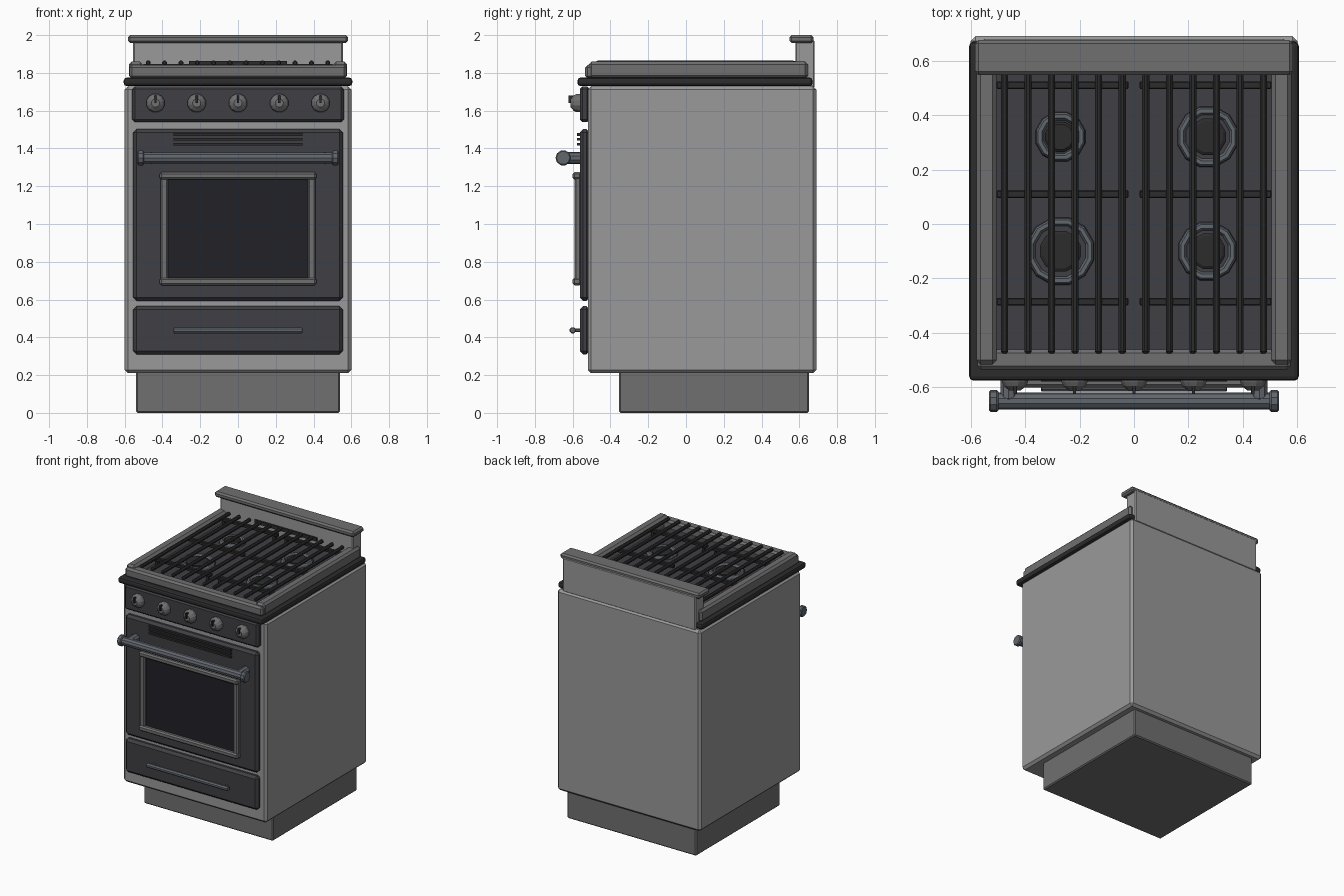
import bpy, bmesh, math
from mathutils import Matrix

if "Cube" in bpy.data.objects:
    bpy.data.objects.remove(bpy.data.objects["Cube"])


def mat(name, c):
    m = bpy.data.materials.new(name)
    m.diffuse_color = (*c, 1)
    m.use_nodes = True
    m.node_tree.nodes["Principled BSDF"].inputs["Base Color"].default_value = m.diffuse_color
    return m


GREY = mat("enamel_grey", (0.32, 0.32, 0.325))
RAIL = mat("rail_grey", (0.16, 0.16, 0.165))
DARK = mat("dark_panel", (0.05, 0.05, 0.058))
BLACK = mat("black_iron", (0.025, 0.025, 0.027))
GLASS = mat("oven_glass", (0.015, 0.015, 0.02))
STEEL = mat("handle_steel", (0.12, 0.135, 0.155))


def finish(name, bm, m, smooth=False):
    me = bpy.data.meshes.new(name)
    bmesh.ops.recalc_face_normals(bm, faces=bm.faces)
    for f in bm.faces:
        f.smooth = smooth and len(f.verts) == 4
    bm.to_mesh(me)
    bm.free()
    me.materials.append(m)
    ob = bpy.data.objects.new(name, me)
    bpy.context.collection.objects.link(ob)
    return ob


def box(name, x, y, z, m, bevel=0.0, seg=1):
    """Box from (min, max) ranges with an optional bevel."""
    bm = bmesh.new()
    bmesh.ops.create_cube(bm, size=1)
    for v in bm.verts:
        v.co = [r[0] + (c + 0.5) * (r[1] - r[0]) for c, r in zip(v.co, (x, y, z))]
    if bevel:
        bmesh.ops.bevel(bm, geom=bm.edges[:], offset=bevel, segments=seg,
                        profile=0.5, affect='EDGES')
    return finish(name, bm, m)


ROT = {'X': Matrix.Rotation(math.pi / 2, 4, 'Y'),
       'Y': Matrix.Rotation(math.pi / 2, 4, 'X'),   # local +z becomes -y
       'Z': Matrix.Identity(4)}


def lathe(name, loc, profile, m, axis='Z', sides=12):
    """Closed turned shape from (radius, height) points along an axis."""
    bm = bmesh.new()
    rings = [[bm.verts.new((r * math.cos(2 * math.pi * (i + .5) / sides),
                            r * math.sin(2 * math.pi * (i + .5) / sides), h))
              for i in range(sides)] for r, h in profile]
    for a, b in zip(rings, rings[1:]):
        for i in range(sides):
            j = (i + 1) % sides
            bm.faces.new((a[i], a[j], b[j], b[i]))
    bm.faces.new(rings[0])
    bm.faces.new(rings[-1])
    bm.transform(Matrix.Translation(loc) @ ROT[axis])
    return finish(name, bm, m)


def rod(name, loc, r, length, m, axis, sides=8, c=0.004):
    h = length / 2
    return lathe(name, loc, [(r - c, -h), (r, -h + c), (r, h - c), (r - c, h)], m, axis, sides)


# Cabinet and plinth
box("plinth", (-.54, .54), (-.355, .65), (0, .22), RAIL, .008)
box("cabinet_body", (-.6, .6), (-.52, .69), (.21, 1.73), GREY, .018)

# Cooktop lip, tray and raised rails
box("cooktop_lip", (-.605, .605), (-.575, .67), (1.73, 1.775), BLACK, .016, 2)
box("burner_tray", (-.52, .52), (-.48, .6), (1.76, 1.785), DARK)
box("front_rail", (-.575, .575), (-.535, -.46), (1.77, 1.842), RAIL, .014)
for s, side in ((-1, "left"), (1, "right")):
    box(side + "_rail", sorted((s * .505, s * .578)), (-.515, .645), (1.77, 1.86), RAIL, .015)

# Backguard with cap and vent
box("backguard", (-.555, .555), (.58, .68), (1.72, 1.975), GREY, .006)
box("backguard_cap", (-.583, .583), (.547, .675), (1.958, 2.0), RAIL, .012)
box("backguard_vent", (-.26, .26), (.567, .585), (1.838, 1.864), BLACK)

# Burners: bowl, ring and cap
for x, y, r in ((-.27, -.1, .125), (.27, -.1, .108), (.27, .32, .112), (-.27, .32, .092)):
    lathe("burner_base", (x, y, 1.78), [(r + .005, 0), (r, .01), (r * .8, .014)], DARK)
    ring = [(r - .014 + .014 * math.cos(a), .018 + .014 * math.sin(a))
            for a in [i * math.pi / 3 for i in range(7)]][:4]
    lathe("burner_ring", (x, y, 1.78), [(r, 0)] + ring + [(r - .03, .012)], STEEL)
    lathe("burner_cap", (x, y, 1.78), [(r * .62, 0), (r * .62, .025), (r * .52, .032)], BLACK)

# Grates: long bars over cross bars
for i in range(12):
    rod("grate_bar", (-.475 + i * .95 / 11, .05, 1.852), .014, 1.05, BLACK, 'Y', 8, .006)
for s in (-1, 1):
    for y in (-.285, .11, .51):
        box("grate_cross_bar", sorted((s * .02, s * .505)), (y - .014, y + .014),
            (1.822, 1.846), BLACK, .004)
    for x in (.05, .475):
        for y in (-.285, .51):
            box("grate_foot", (s * x - .01, s * x + .01), (y - .01, y + .01), (1.78, 1.83), BLACK)

# Control panel and knobs
box("control_panel", (-.56, .56), (-.562, -.51), (1.54, 1.728), DARK, .014)
for i in range(5):
    x = (i - 2) * .2185
    lathe("knob", (x, -.555, 1.64), [(.05, 0), (.05, .024), (.042, .04), (.022, .056)],
          RAIL, 'Y', 12)
    box("knob_pointer", (x - .006, x + .006), (-.623, -.59), (1.64, 1.68), BLACK)

# Oven door with vents and window
box("oven_door", (-.555, .555), (-.562, -.51), (.592, 1.502), DARK, .018)
for z in (1.422, 1.448, 1.474):
    box("door_vent", (-.342, .342), (-.578, -.55), (z - .007, z + .007), BLACK)
box("oven_window", (-.39, .39), (-.572, -.55), (.7, 1.25), GLASS)
for s in (-1, 1):
    box("window_side_trim", sorted((s * .37, s * .41)), (-.59, -.555), (.69, 1.26), RAIL, .008)
for z in (.675, 1.235):
    box("window_cross_trim", (-.415, .415), (-.6, -.555), (z, z + .04), RAIL, .01)

# Door handle
rod("door_handle", (0, -.65, 1.35), .031, 1.03, STEEL, 'X', 10)
for s in (-1, 1):
    rod("handle_end", (s * .515, -.65, 1.35), .041, .034, STEEL, 'X', 10, .006)
    rod("handle_bracket", (s * .46, -.6, 1.35), .032, .09, STEEL, 'Y', 10)

# Drawer and its slim handle
box("drawer", (-.555, .555), (-.562, -.51), (.31, .565), DARK, .018)
rod("drawer_handle", (0, -.6, .437), .017, .684, STEEL, 'X')
for s in (-1, 1):
    rod("drawer_handle_bracket", (s * .3, -.575, .437), .01, .05, STEEL, 'Y')
